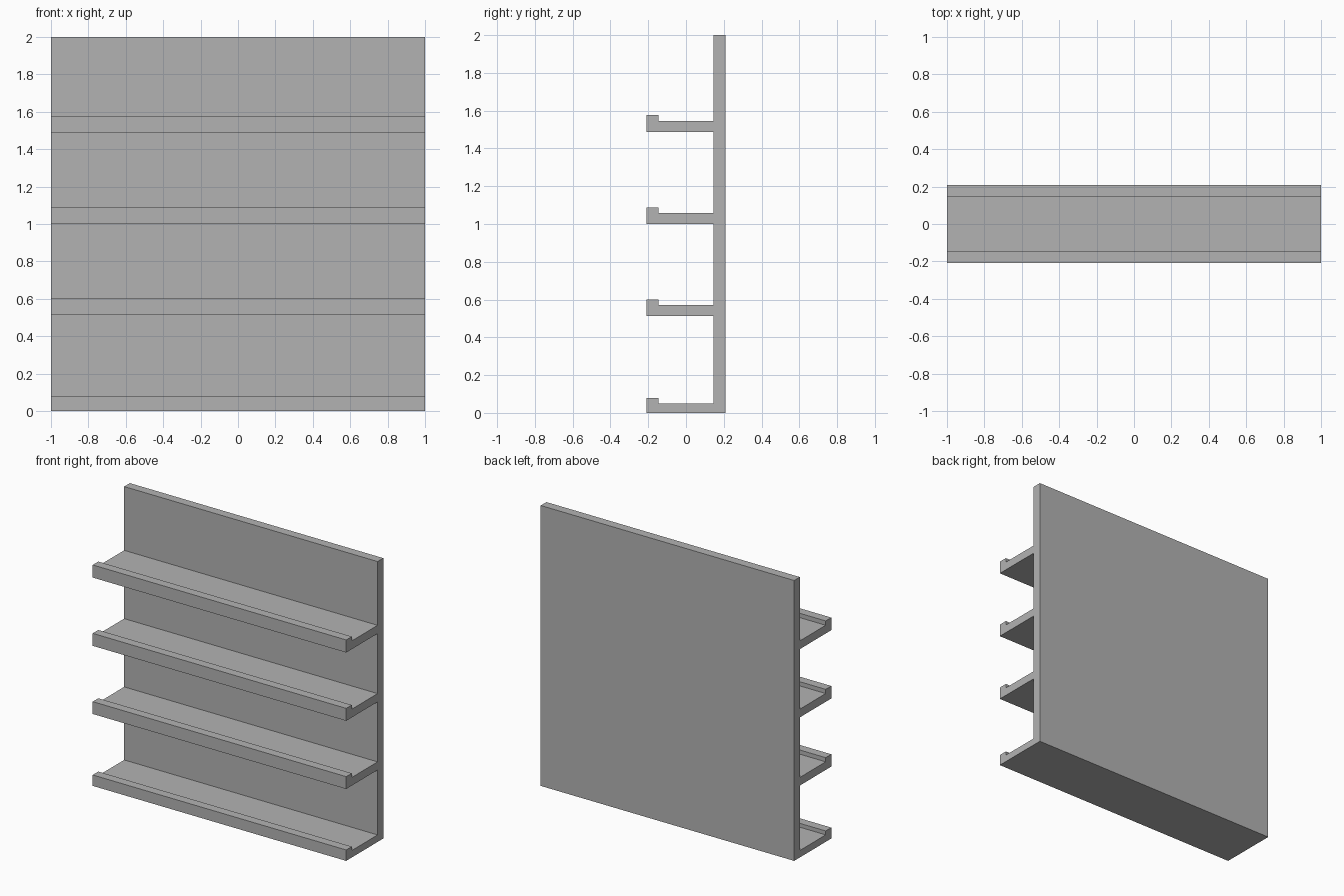
import bpy
import bmesh

cube = bpy.data.objects.get("Cube")
if cube:
    bpy.data.objects.remove(cube, do_unlink=True)

WIDTH, FRONT, BACK = 2.0, -0.209, 0.209
PANEL_FRONT, LIP_BACK = 0.145, -0.146

grey = bpy.data.materials.new("plain grey")
grey.use_nodes = True
colour = (0.45, 0.45, 0.45, 1)
grey.diffuse_color = colour
grey.node_tree.nodes["Principled BSDF"].inputs["Base Color"].default_value = colour

# Shelf heights: underside, shelf surface, lip top
shelves = [(0, 0.05, 0.078), (0.513, 0.571, 0.601),
           (0.999, 1.058, 1.088), (1.486, 1.545, 1.576)]

# Side profile of the back panel with its lipped shelves
profile = [(BACK, 2.0), (BACK, 0)]
for under, surface, lip in shelves:
    if under > 0:
        profile.append((PANEL_FRONT, under))
    profile += [(FRONT, under), (FRONT, lip), (LIP_BACK, lip),
                (LIP_BACK, surface), (PANEL_FRONT, surface)]
profile.append((PANEL_FRONT, 2.0))

# Extrude the profile across the full width
bm = bmesh.new()
side = bm.faces.new([bm.verts.new((-WIDTH / 2, y, z)) for y, z in profile])
result = bmesh.ops.extrude_face_region(bm, geom=[side], use_keep_orig=True)
moved = [v for v in result["geom"] if isinstance(v, bmesh.types.BMVert)]
bmesh.ops.translate(bm, verts=moved, vec=(WIDTH, 0, 0))
bmesh.ops.recalc_face_normals(bm, faces=bm.faces)

mesh = bpy.data.meshes.new("shelf_rack")
bm.to_mesh(mesh)
bm.free()
mesh.materials.append(grey)
rack = bpy.data.objects.new("shelf_rack", mesh)
bpy.context.collection.objects.link(rack)
